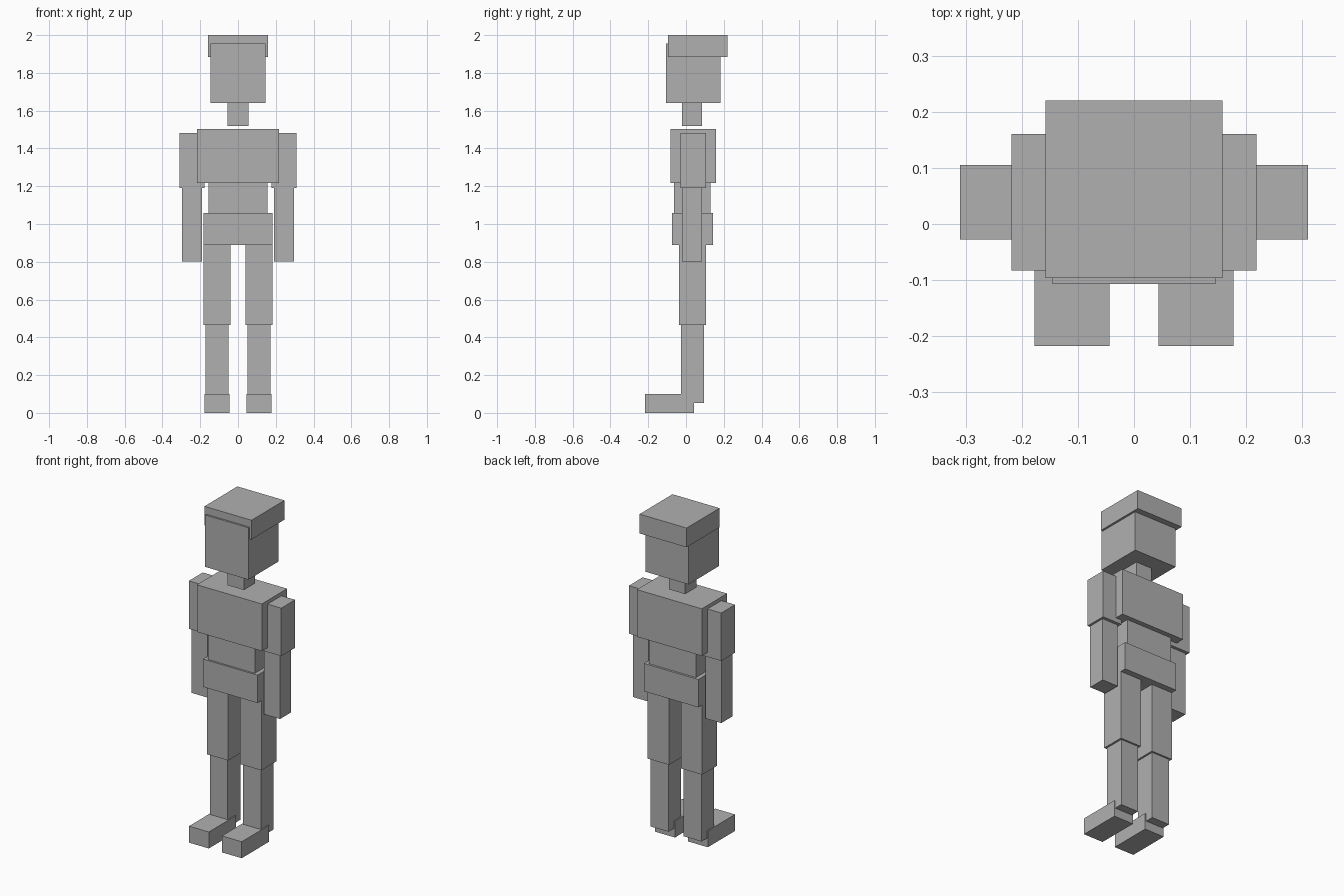
import bpy

if "Cube" in bpy.data.objects:
    bpy.data.objects.remove(bpy.data.objects["Cube"])

grey = bpy.data.materials.new("plain grey")
grey.diffuse_color = (0.434, 0.434, 0.434, 1.0)
grey.use_nodes = True
grey.node_tree.nodes["Principled BSDF"].inputs["Base Color"].default_value = grey.diffuse_color


def block(name, x, y, z):
    """Box from (min, max) ranges on each axis."""
    ranges = (x, y, z)
    centre = [(a + b) / 2 for a, b in ranges]
    bpy.ops.mesh.primitive_cube_add(size=1, location=centre)
    obj = bpy.context.object
    obj.name = name
    obj.scale = [b - a for a, b in ranges]
    bpy.ops.object.transform_apply(location=False, rotation=False, scale=True)
    obj.data.materials.append(grey)


# Head and torso: name, half width, depth range, height range
for name, w, y, z in (
    ("cap", 0.158, (-0.096, 0.220), (1.883, 2.000)),
    ("head", 0.145, (-0.107, 0.183), (1.640, 1.955)),
    ("neck", 0.055, (-0.021, 0.086), (1.520, 1.640)),
    ("chest", 0.218, (-0.083, 0.160), (1.217, 1.503)),
    ("abdomen", 0.157, (-0.063, 0.130), (1.058, 1.217)),
    ("pelvis", 0.183, (-0.074, 0.143), (0.889, 1.058)),
):
    block(name, (-w, w), y, z)

# Limbs, built on both sides: name, inner and outer x, depth range, height range
for name, (inner, outer), y, z in (
    ("upper_arm", (0.178, 0.310), (-0.028, 0.105), (1.190, 1.481)),
    ("forearm", (0.190, 0.297), (-0.021, 0.086), (0.802, 1.190)),
    ("thigh", (0.040, 0.183), (-0.037, 0.106), (0.466, 0.889)),
    ("shin", (0.051, 0.171), (-0.026, 0.095), (0.053, 0.466)),
    ("foot", (0.044, 0.177), (-0.217, 0.043), (0.000, 0.100)),
):
    block("left_" + name, (inner, outer), y, z)
    block("right_" + name, (-outer, -inner), y, z)
